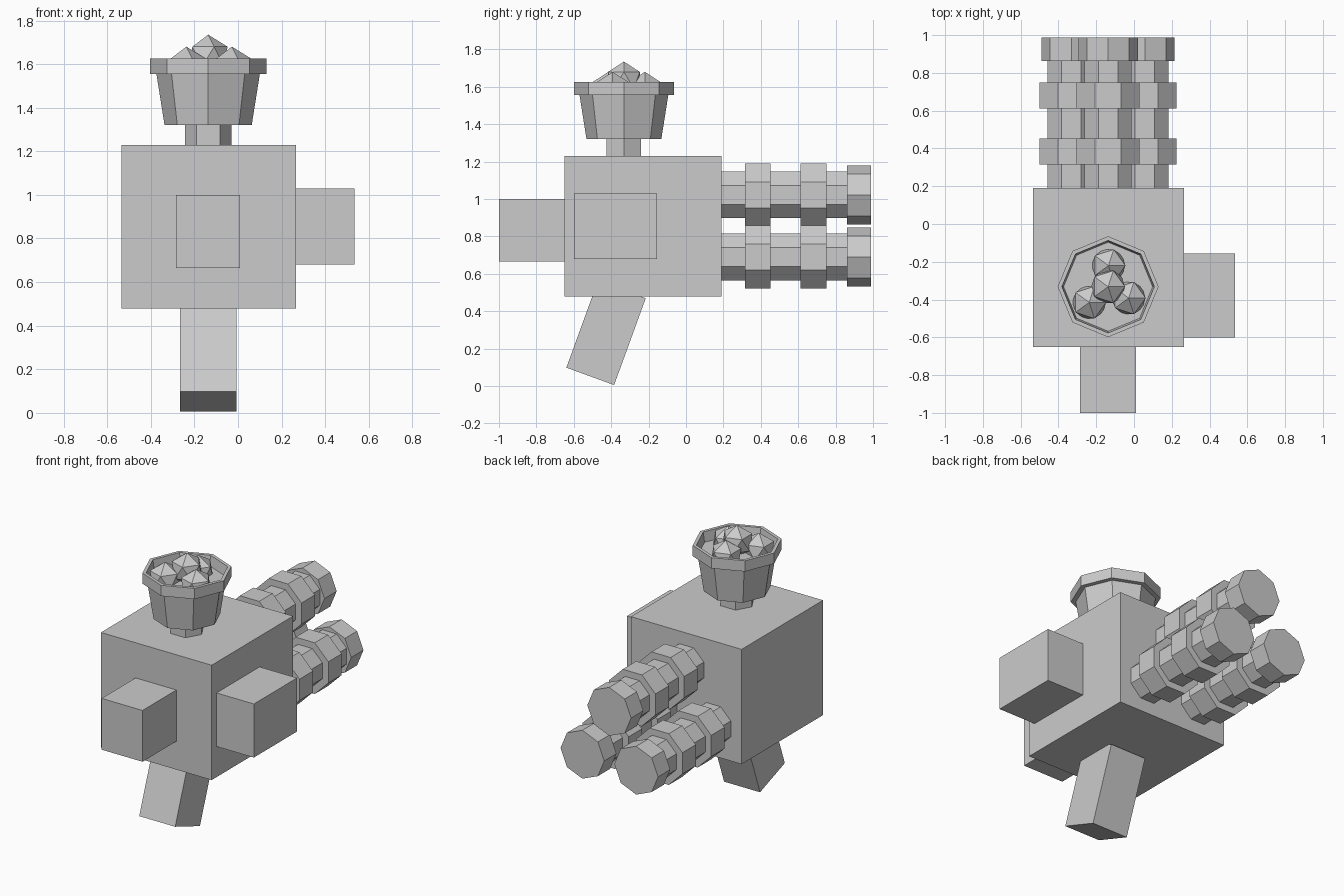
import bpy, bmesh, math
from mathutils import Matrix, Vector

if "Cube" in bpy.data.objects:
    bpy.data.objects.remove(bpy.data.objects["Cube"])

grey = bpy.data.materials.new("plain grey")
grey.diffuse_color = (0.6, 0.6, 0.6, 1)
grey.use_nodes = True
grey.node_tree.nodes["Principled BSDF"].inputs["Base Color"].default_value = grey.diffuse_color


def finish(name, bm, matrix=Matrix()):
    bmesh.ops.recalc_face_normals(bm, faces=bm.faces)
    mesh = bpy.data.meshes.new(name)
    bm.to_mesh(mesh)
    bm.free()
    mesh.materials.append(grey)
    obj = bpy.data.objects.new(name, mesh)
    obj.matrix_world = matrix
    bpy.context.collection.objects.link(obj)
    return obj


def box(name, lo, hi, matrix=Matrix()):
    lo, hi = Vector(lo), Vector(hi)
    bm = bmesh.new()
    bmesh.ops.create_cube(bm, size=1)
    for v in bm.verts:
        v.co = (lo + hi) / 2 + Matrix.Diagonal(hi - lo) @ v.co
    return finish(name, bm, matrix)


def lathe(name, profile, sides, turn, matrix, closed=False):
    """Sweep (radius, height) points round z; caps the ends unless closed."""
    bm = bmesh.new()
    rings = []
    for r, h in profile:
        angles = [turn + 2 * math.pi * i / sides for i in range(sides)]
        rings.append([bm.verts.new((r * math.cos(a), r * math.sin(a), h)) for a in angles])
    pairs = list(zip(rings, rings[1:]))
    if closed:
        pairs.append((rings[-1], rings[0]))
    else:
        bm.faces.new(rings[0])
        bm.faces.new(rings[-1])
    for a, b in pairs:
        for i in range(sides):
            j = (i + 1) % sides
            bm.faces.new((a[i], a[j], b[j], b[i]))
    return finish(name, bm, matrix)


# Body, side box and rear stock
box("body", (-0.535, -0.65, 0.48), (0.265, 0.19, 1.23))
box("side_box", (0.265, -0.6, 0.68), (0.535, -0.155, 1.03))
box("stock", (-0.285, -1.0, 0.665), (0.01, -0.65, 1.0))

# Tilted grip
tilt = Matrix.Translation((-0.136, -0.512, 0.052)) @ Matrix.Rotation(math.radians(-20), 4, 'X')
box("grip", (-0.13, -0.136, 0), (0.13, 0.136, 0.494), tilt)

# Three barrels with collars and muzzles
FLAT = math.pi / 8
for n, (x, z) in enumerate([(-0.137, 1.022), (0.057, 0.69), (-0.332, 0.69)], 1):
    along_y = Matrix.Translation((x, 0, z)) @ Matrix.Rotation(math.radians(-90), 4, 'X')
    lathe(f"barrel_{n}", [(0.135, 0.185), (0.135, 0.87)], 8, FLAT, along_y)
    for k, y in enumerate((0.315, 0.612), 1):
        lathe(f"collar_{n}_{k}", [(0.181, y), (0.181, y + 0.138)], 8, FLAT, along_y)
    lathe(f"muzzle_{n}", [(0.158, 0.862), (0.158, 0.988), (0.1, 0.988)], 8, 0, along_y)

# Hopper: neck, cup and raised rim
hopper = Matrix.Translation((-0.137, -0.332, 0))
lathe("neck", [(0.107, 1.22), (0.107, 1.33)], 6, 0, hopper)
lathe("cup", [(0.2, 1.32), (0.238, 1.56)], 8, 0, hopper)
lathe("rim", [(0.267, 1.555), (0.267, 1.625), (0.245, 1.625), (0.235, 1.555)], 8, 0, hopper, True)

# Pellets piled in the hopper
for n, p in enumerate([(-0.137, -0.332, 1.635), (-0.135, -0.22, 1.58),
                       (-0.237, -0.415, 1.58), (-0.028, -0.392, 1.58)], 1):
    bm = bmesh.new()
    bmesh.ops.create_icosphere(bm, subdivisions=1, radius=0.1)
    finish(f"pellet_{n}", bm, Matrix.Translation(p))
